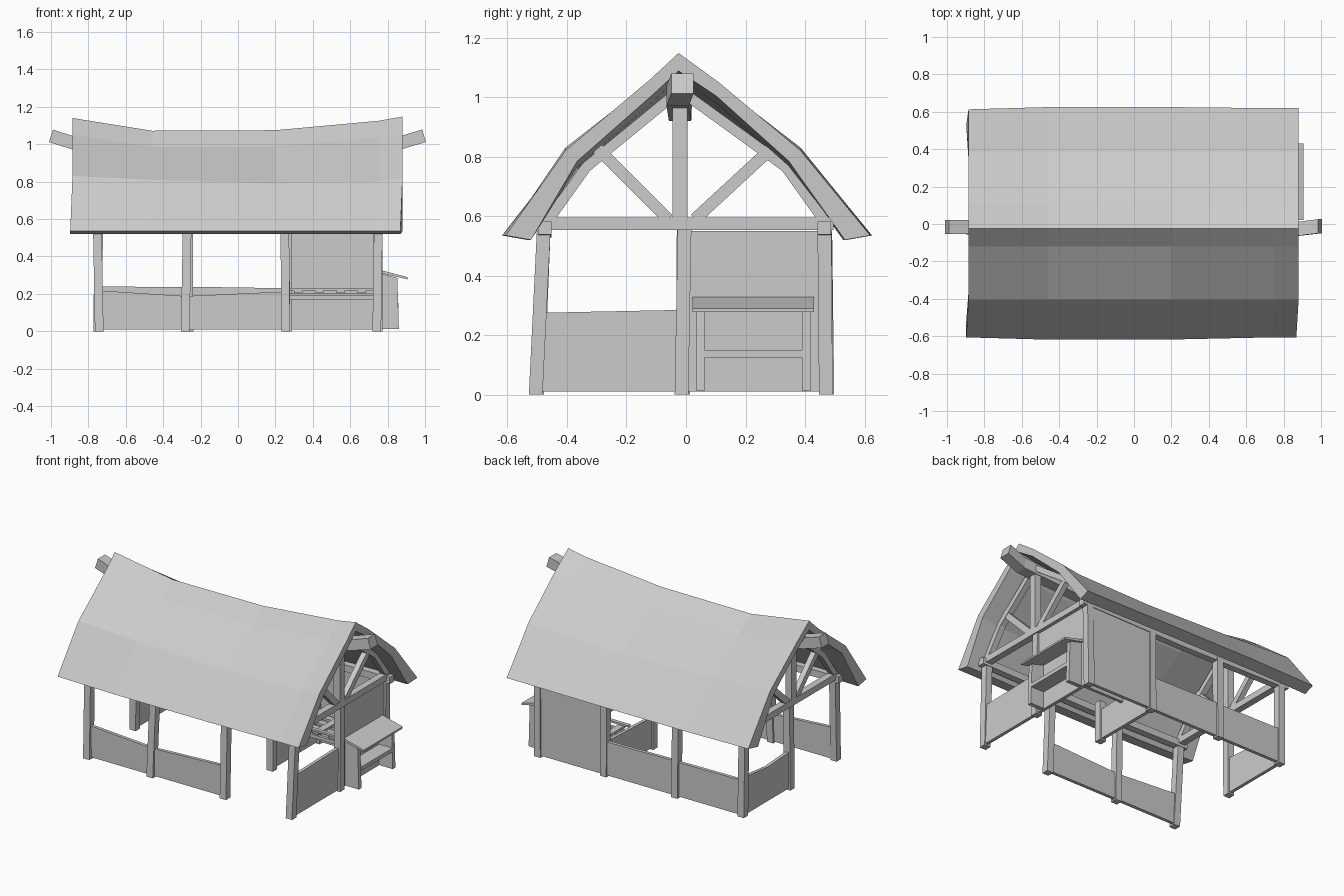
import bpy, bmesh, math
from mathutils import Vector

if "Cube" in bpy.data.objects:
    bpy.data.objects.remove(bpy.data.objects["Cube"])


def make(name, verts, faces):
    me = bpy.data.meshes.new(name)
    bm = bmesh.new()
    vs = [bm.verts.new(v) for v in verts]
    for f in faces:
        bm.faces.new([vs[i] for i in f])
    bmesh.ops.recalc_face_normals(bm, faces=bm.faces)
    bm.to_mesh(me)
    bm.free()
    ob = bpy.data.objects.new(name, me)
    bpy.context.collection.objects.link(ob)
    return ob


def loft(name, rings):
    """Skin equal-length closed rings and cap the ends."""
    n = len(rings[0])
    verts = [v for r in rings for v in r]
    faces = [(k*n+i, k*n+(i+1) % n, (k+1)*n+(i+1) % n, (k+1)*n+i)
             for k in range(len(rings)-1) for i in range(n)]
    faces += [tuple(range(n)), tuple((len(rings)-1)*n+i for i in range(n))]
    return make(name, verts, faces)


def box(name, x0, x1, y0, y1, z0, z1):
    return loft(name, [[(x0, y0, z), (x1, y0, z), (x1, y1, z), (x0, y1, z)] for z in (z0, z1)])


def beam(name, pts, w, h):
    """Square timber along a path; w is the horizontal width, h the depth."""
    pts = [Vector(p) for p in pts]
    rings = []
    for i, p in enumerate(pts):
        d = (pts[min(i+1, len(pts)-1)] - pts[max(i-1, 0)]).normalized()
        side = Vector((1, 0, 0)) if abs(d.x) < .5 else Vector((0, 1, 0))
        up = d.cross(side).normalized()
        rings.append([p + side*a*w/2 + up*b*h/2 for a, b in ((-1, -1), (1, -1), (1, 1), (-1, 1))])
    return loft(name, rings)


def post(name, bottom, top, h, w=.046):
    r = w/2
    (bx, by), (tx, ty) = bottom, top
    c = ((-r, -r), (r, -r), (r, r), (-r, r))
    return loft(name, [[(bx+a, by+b, 0.0) for a, b in c], [(tx+a, ty+b, h) for a, b in c]])


def wall(name, a, b, ha, hb, sag=0.0, t=.022):
    """Upright panel from a to b with a slightly dipping top."""
    a, b = Vector((*a, 0)), Vector((*b, 0))
    d = (b - a).normalized()
    n = Vector((-d.y, d.x, 0))*t/2
    rings = []
    for s, hh in ((0, ha), (.5, (ha+hb)/2-sag), (1, hb)):
        p = a.lerp(b, s)
        rings.append([p-n+Vector((0, 0, .01)), p+n+Vector((0, 0, .01)),
                      p+n+Vector((0, 0, hh)), p-n+Vector((0, 0, hh))])
    return loft(name, rings)


# sagging bent roof: (x at ridge, ridge height, break height)
stations = [(-.885, 1.14, .83), (-.46, 1.072, .81), (.2, 1.075, .79), (.75, 1.125, .80), (.88, 1.148, .82)]
rings = []
for i, (x, zr, zb) in enumerate(stations):
    xe = x - .012
    bulge = -.01 if i in (1, 2) else .005
    t = .045
    ya, yb = -.61 + bulge*.8, .617 - bulge*.8 + .006*(i > 2)
    zu = zr - .088
    outer = [(xe, ya, .535), (x, -.405, zb), (x, -.12, zu), (x, -.025, zr),
             (x, .11, zu-.01), (x, .385, zb), (x, yb, .535)]
    inner = [(xe, yb-.085, .52), (x, .345, zb-.035), (x, .10, zu-.055), (x, -.025, zr-.06),
             (x, -.115, zu-.055), (x, -.365, zb-.035), (xe, ya+.085, .52)]
    rings.append(outer + inner)
loft("roof", rings)

# ridge beam with upturned ends
beam("ridge_beam", [(-1, -.015, 1.045), (-.86, -.018, 1.0), (-.46, -.02, .955), (.2, -.02, .955),
                    (.86, -.028, 1.005), (.995, -.012, 1.045)], .075, .07)

# wall posts: bottom and top positions
H = .555
for name, b, t in (
        ("front_post_1", (-.742, -.505), (-.752, -.478)), ("front_post_2", (-.282, -.50), (-.272, -.478)),
        ("front_post_3", (.255, -.50), (.25, -.478)), ("front_post_4", (.742, -.505), (.75, -.478)),
        ("back_post_1", (-.745, .47), (-.75, .465)), ("back_post_2", (-.262, .475), (-.265, .468)),
        ("back_post_3", (.262, .47), (.262, .468)), ("back_post_4", (.745, .47), (.75, .465)),
        ("left_middle_post", (-.75, -.01), (-.745, -.008)), ("right_middle_post", (.75, -.015), (.748, -.005))):
    post(name, b, t, H)
post("partition_post", (.255, -.01), (.255, -.01), .27)

# low walls and full-height walls
wall("front_low_wall_1", (-.745, -.495), (-.28, -.495), .218, .188)
wall("front_low_wall_2", (-.28, -.495), (.25, -.495), .188, .212)
wall("back_low_wall_1", (-.745, .472), (-.26, .472), .24, .235)
wall("back_low_wall_2", (-.26, .472), (.26, .472), .238, .23)
wall("left_low_wall", (-.748, -.01), (-.748, .47), .25, .26, .02)
wall("right_low_wall", (.748, -.495), (.748, -.01), .275, .285)
wall("partition_low_wall", (.255, -.01), (.255, .47), .21, .23)
wall("back_full_wall", (.26, .472), (.745, .472), .55, .55)
wall("right_full_wall", (.748, -.01), (.748, .47), .55, .55)

# wall plates under the eaves
beam("front_wall_plate", [(-.80, -.475, .56), (0, -.475, .55), (.80, -.475, .56)], .045, .045)
beam("back_wall_plate", [(-.80, .465, .56), (0, .465, .55), (.80, .465, .56)], .045, .045)

# gable trusses
for side, s in (("left", -1), ("right", 1)):
    x = s*.755
    beam(side+"_tie_beam", [(x, -.5, .575), (x, .495, .575)], .045, .042)
    beam(side+"_king_post", [(x, -.02, .58), (x, -.02, 1.0)], .045, .05)
    for part, m in (("front", -1), ("back", 1)):
        beam(f"{side}_{part}_brace", [(x, m*.045-.015, .59), (x, m*.295-.005, .83)], .035, .04)
        beam(f"{side}_{part}_rafter", [(x, m*.475, .57), (x, m*.335, .765), (x, m*.01-.02, 1.015)], .04, .035)

# outdoor shelf stand against the right wall
for name, y in (("stand_front_side", .035), ("stand_back_side", .39)):
    loft(name, [[(.76, yy, .012), (.86, yy, .012), (.852, yy, .285), (.76, yy, .31)] for yy in (y, y+.028)])
loft("stand_lid", [[(.74, y, .315), (.905, y, .278), (.905, y, .29), (.74, y, .333)] for y in (.022, .43)])
box("stand_shelf", .76, .858, .06, .392, .125, .15)

# slatted manger in the enclosed bay
box("manger_front_rail", .27, .735, .20, .22, .17, .192)
box("manger_front_top", .27, .735, .195, .22, .218, .23)
for i in range(4):
    x = .30 + i*.113
    box(f"manger_slat_{i+1}", x, x+.045, .19, .46, .205, .218)
for i in range(3):
    y = .26 + i*.075
    box(f"manger_board_{i+1}", .27, .735, y, y+.04, .188, .203)
